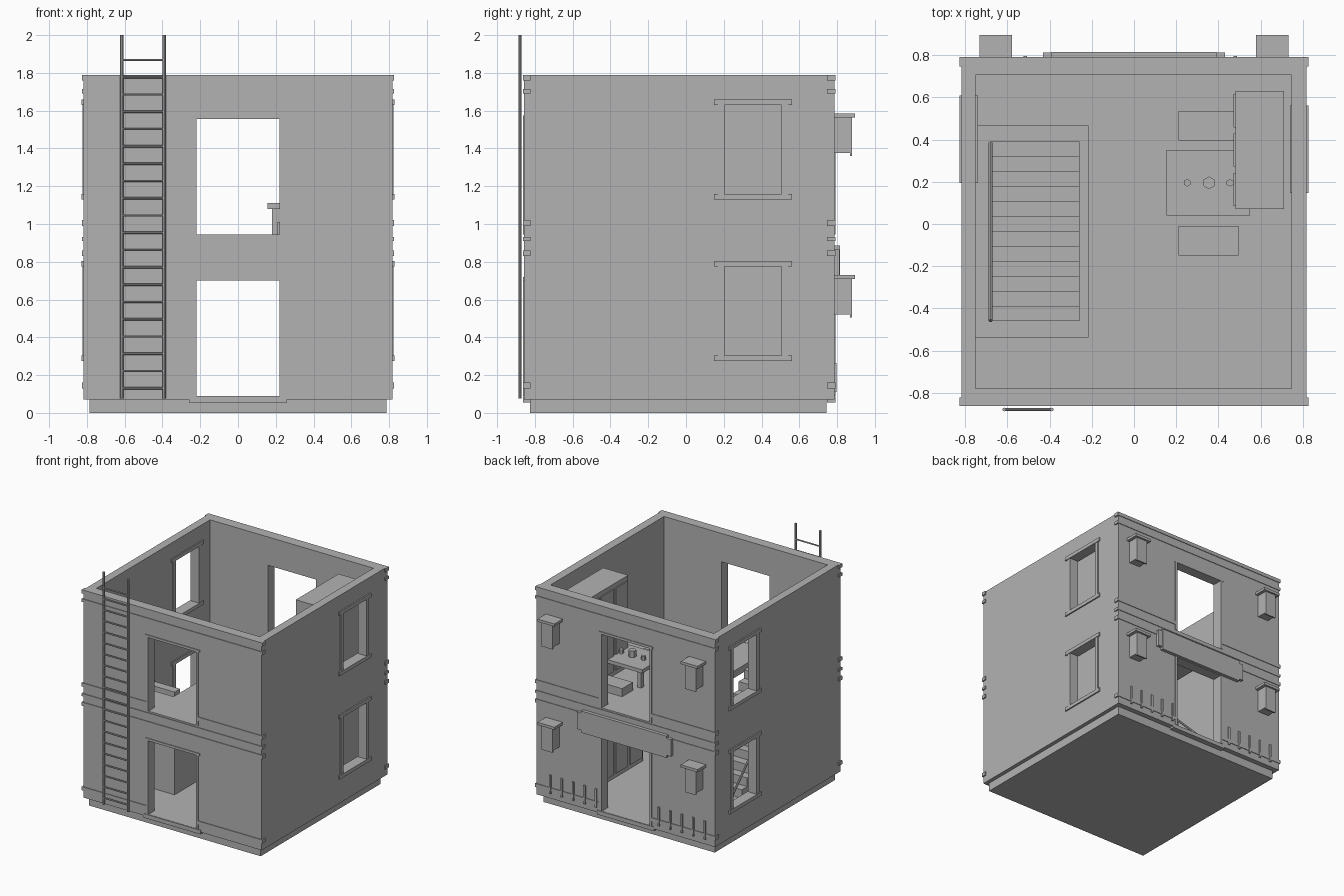
import bpy, bmesh, math
from mathutils import Matrix, Vector

if "Cube" in bpy.data.objects:
    bpy.data.objects.remove(bpy.data.objects["Cube"], do_unlink=True)

grey = bpy.data.materials.new("plain grey")
grey.use_nodes = True
grey.diffuse_color = (0.45, 0.45, 0.45, 1)
grey.node_tree.nodes["Principled BSDF"].inputs["Base Color"].default_value = grey.diffuse_color


def add_box(bm, x, y, z):
    """Box from three (low, high) ranges."""
    size = [r[1] - r[0] for r in (x, y, z)]
    mid = [(r[0] + r[1]) / 2 for r in (x, y, z)]
    bmesh.ops.create_cube(bm, size=1, matrix=Matrix.Translation(mid) @ Matrix.Diagonal((*size, 1)))


def finish(name, bm):
    mesh = bpy.data.meshes.new(name)
    bm.to_mesh(mesh)
    bm.free()
    mesh.materials.append(grey)
    obj = bpy.data.objects.new(name, mesh)
    bpy.context.collection.objects.link(obj)
    return obj


def part(name, *boxes):
    bm = bmesh.new()
    for b in boxes:
        add_box(bm, *b)
    return finish(name, bm)


def add_rod(bm, a, b, radius, sides=8):
    a, b = Vector(a), Vector(b)
    turn = (b - a).to_track_quat("Z", "Y").to_matrix().to_4x4()
    bmesh.ops.create_cone(bm, cap_ends=True, segments=sides, radius1=radius, radius2=radius,
                          depth=(b - a).length, matrix=Matrix.Translation((a + b) / 2) @ turn)


def cut(target, *box):
    cutter = part("cutter", box)
    cutter.hide_render = True
    mod = target.modifiers.new("cut", "BOOLEAN")
    mod.operation, mod.solver, mod.object = "DIFFERENCE", "EXACT", cutter
    bpy.context.view_layer.objects.active = target
    bpy.ops.object.modifier_apply(modifier=mod.name)
    bpy.data.objects.remove(cutter, do_unlink=True)


FRONT, BACK, SIDE = -0.857, 0.787, 0.817
DOOR = 0.22
DOOR_LEVELS = ((0.09, 0.70), (0.945, 1.555))
WINDOW_LEVELS = ((0.305, 0.775), (1.16, 1.63))
WINDOW_MID = {1: 0.355, -1: 0.402}

# Foundation and wall shell with its openings
part("foundation", ((-0.785, 0.785), (-0.825, 0.745), (0, 0.075)))
walls = part("walls", ((-SIDE, SIDE), (FRONT, BACK), (0.07, 1.79)))
cut(walls, (-0.75, 0.747), (-0.78, 0.705), (0.09, 2))
for level in DOOR_LEVELS:
    cut(walls, (-DOOR, DOOR), (-1, 1), level)
for s, mid in WINDOW_MID.items():
    for level in WINDOW_LEVELS:
        cut(walls, sorted((s * 0.6, s)), (mid - 0.15, mid + 0.15), level)

# Upper floor around the stairwell
floor = part("upper_floor", ((-0.755, 0.75), (-0.785, 0.71), (0.885, 0.943)))
cut(floor, (-0.751, -0.215), (-0.535, 0.465), (0.8, 1))

# Moulding strips that wrap round the corners, split at openings
for name, y in (("front", (FRONT - 0.006, -0.823)), ("back", (0.747, BACK + 0.005))):
    strips = []
    for z in ((0.83, 0.86), (0.91, 0.932), (1.69, 1.715), (1.76, 1.79)):
        strips.append(((-0.827, 0.827), y, z))
    for z in ((0.13, 0.16), (0.99, 1.02)):
        for side in ((-0.827, -0.24), (0.24, 0.827)):
            strips.append((side, y, z))
    part(name + "_mouldings", *strips)

    # Door surrounds and threshold
    trim = [((-0.26, 0.26), y, (0.055, 0.088))]
    for low, high in DOOR_LEVELS:
        trim.append(((-0.25, 0.25), y, (high, high + 0.02)))
        for side in ((-0.24, -DOOR), (DOOR, 0.24)):
            trim.append((side, y, (low, high)))
    part(name + "_door_trim", *trim)

# Side window frames: jambs, header and sill
for s, mid in WINDOW_MID.items():
    name = "left" if s > 0 else "right"
    frames = []
    for low, high in WINDOW_LEVELS:
        deep = sorted((s * 0.74, s * 0.828))
        thin = sorted((s * 0.745, s * 0.823))
        for z in ((low - 0.03, low), (high, high + 0.03)):
            frames.append((deep, (mid - 0.207, mid + 0.207), z))
        for e in (-1, 1):
            frames.append((thin, sorted((mid + e * 0.15, mid + e * 0.185)), (low, high)))
    part(name + "_window_frames", *frames)

# Ladder on the front wall
bm = bmesh.new()
for x in (-0.615, -0.39):
    add_rod(bm, (x, -0.879, 0.075), (x, -0.879, 2), 0.009)
for i in range(20):
    z = 0.13 + i * 0.0915
    add_rod(bm, (-0.615, -0.879, z), (-0.39, -0.879, z), 0.006)
finish("ladder", bm)

# Wall lamps on the back
for s in (-1, 1):
    x = s * 0.656
    for top in (0.73, 1.585):
        part("wall_lamp",
             ((x - 0.077, x + 0.077), (0.78, 0.896), (top - 0.022, top)),
             ((x - 0.05, x + 0.05), (0.78, 0.868), (top - 0.21, top - 0.02)),
             ((x - 0.05, x + 0.05), (0.868, 0.88), (top - 0.225, top - 0.02)))

# Pickets low on the back wall
part("pickets", *[((x - 0.008, x + 0.008), (0.78, 0.797), (0.11, 0.265))
                  for start in (0.27, -0.725) for x in (start + 0.105 * i for i in range(5))])

# Blank signboard with stepped ends
part("signboard", ((-0.39, 0.39), (0.78, 0.815), (0.705, 0.885)),
     ((-0.43, 0.43), (0.78, 0.813), (0.725, 0.865)))

# Solid staircase climbing towards the front
COUNT = 12
step = 0.85 / COUNT
part("stairs", *[((-0.685, -0.258), (0.39 - (i + 1) * step, 0.39 - i * step), (0.085, 0.09 + (i + 1) * step))
                 for i in range(COUNT)])
bm = bmesh.new()
add_rod(bm, (-0.68, 0.385, 0.28), (-0.68, -0.458, 1.12), 0.009)
for i in range(0, COUNT, 3):
    y = 0.36 - i * step
    add_rod(bm, (-0.68, y, 0.1 + i * step), (-0.68, y, 0.3 + i * step), 0.006)
add_rod(bm, (-0.68, -0.455, 0.9), (-0.68, -0.455, 1.12), 0.006)
finish("stair_rail", bm)

# Table, cups and benches upstairs
legs = [((x, x + 0.035), (y, y + 0.035), (0.94, 1.085)) for x in (0.18, 0.49) for y in (0.06, 0.295)]
part("table", ((0.155, 0.55), (0.04, 0.35), (1.08, 1.11)), *legs)
bm = bmesh.new()
for x, r in ((0.252, 0.018), (0.355, 0.03), (0.455, 0.018)):
    add_rod(bm, (x, 0.195, 1.105), (x, 0.195, 1.11 + r * 1.8), r, 6)
finish("cups", bm)
for y in ((-0.15, -0.01), (0.395, 0.535)):
    part("bench", ((0.21, 0.495), y, (0.94, 1.01)))

# Tall cupboards with door panels on both floors
for name, low, top, front in (("lower_cupboard", 0.085, 0.83, -0.12), ("upper_cupboard", 0.94, 1.70, 0.07)):
    count = round((0.63 - front) / 0.187)
    width = (0.63 - front) / count
    doors = [((0.472, 0.485), (front + i * width + 0.015, front + (i + 1) * width - 0.015), (low + 0.04, top - 0.04))
             for i in range(count)]
    part(name, ((0.48, 0.71), (front, 0.63), (low, top)), *doors)
